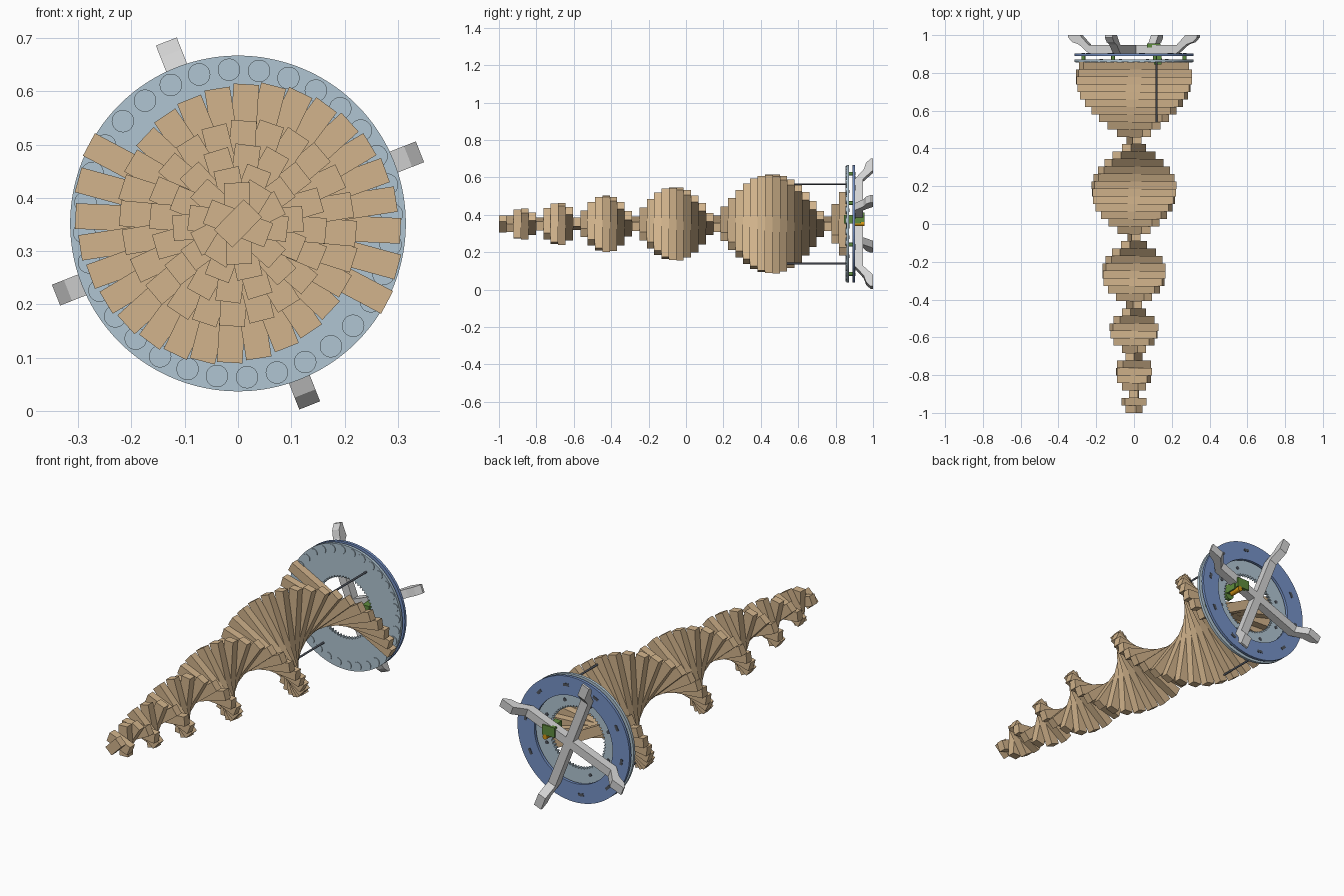
import bpy, bmesh, math
from mathutils import Matrix, Vector

cube = bpy.data.objects.get("Cube")
if cube:
    bpy.data.objects.remove(cube, do_unlink=True)

CZ = 0.352  # height of the central axis


def material(name, r, g, b):
    lin = [((c / 255 + 0.055) / 1.055) ** 2.4 for c in (r, g, b)] + [1]
    m = bpy.data.materials.new(name)
    m.use_nodes = True
    m.diffuse_color = lin
    m.node_tree.nodes["Principled BSDF"].inputs["Base Color"].default_value = lin
    return m


WOOD = material("tan wood", 210, 180, 140)
PALE = material("pale blue plate", 176, 197, 210)
BLUE = material("blue plate", 118, 146, 198)
GREY = material("light grey", 212, 212, 212)
DARK = material("dark grey", 80, 85, 95)
GREEN = material("green", 95, 140, 62)
ORANGE = material("orange", 214, 150, 20)


def finish(name, bm, mat):
    bmesh.ops.recalc_face_normals(bm, faces=bm.faces)
    mesh = bpy.data.meshes.new(name)
    bm.to_mesh(mesh)
    bm.free()
    mesh.materials.append(mat)
    obj = bpy.data.objects.new(name, mesh)
    bpy.context.collection.objects.link(obj)
    return obj


def place(angle):
    """Frame with local x pointing outward at an angle in the xz plane."""
    return Matrix.Translation((0, 0, CZ)) @ Matrix.Rotation(-angle, 4, 'Y')


def add_box(bm, frame, centre, size):
    bmesh.ops.create_cube(bm, size=1, matrix=frame @ Matrix.Translation(centre)
                          @ Matrix.Diagonal((*size, 1)))


def add_rod(bm, frame, r, y0, y1, radius, sides=16):
    """Cylinder along y at distance r from the axis."""
    bmesh.ops.create_cone(bm, cap_ends=True, segments=sides, radius1=radius, radius2=radius,
                          depth=y1 - y0, matrix=frame @ Matrix.Translation((r, (y0 + y1) / 2, 0))
                          @ Matrix.Rotation(math.pi / 2, 4, 'X'))


def ring_plate(name, mat, outer, inner, y0, y1, steps):
    """Flat ring; inner(i) gives the hole radius at step i."""
    bm = bmesh.new()
    rows = []
    for i in range(steps):
        f = place(math.tau * i / steps)
        rows.append([bm.verts.new(f @ Vector((r, y, 0))) for r, y in
                     ((outer, y0), (outer, y1), (inner(i), y1), (inner(i), y0))])
    for i in range(steps):
        a, b = rows[i], rows[(i + 1) % steps]
        for k in range(4):
            j = (k + 1) % 4
            bm.faces.new((a[k], b[k], b[j], a[j]))
    return finish(name, bm, mat)


def lookup(table, y):
    """Linear interpolation in a short (y, turn, half length) table."""
    for a, b in zip(table, table[1:]):
        if y <= b[0] or b is table[-1]:
            t = (y - a[0]) / (b[0] - a[0])
            return a[1] + t * (b[1] - a[1]), a[2] + t * (b[2] - a[2])


# Spiral of stacked planks: turn in quarter turns, growing length
SPIRAL = [(-0.98, 10.5, 0.04), (-0.94, 9.75, 0.062), (-0.90, 9, 0.077), (-0.79, 8, 0.092),
          (-0.69, 7, 0.107), (-0.58, 6, 0.123), (-0.44, 5, 0.147), (-0.28, 4, 0.164),
          (-0.08, 3, 0.192), (0.15, 2, 0.22), (0.43, 1, 0.26), (0.75, 0, 0.304),
          (0.84, -0.32, 0.317)]
COUNT, START, END = 47, -1.0, 0.857
step = (END - START) / COUNT
bm = bmesh.new()
for i in range(COUNT):
    y = START + (i + 0.5) * step
    turn, half = lookup(SPIRAL, y)
    add_box(bm, place(turn * math.pi / 2), (0, y, 0), (2 * half, step, 0.048))
finish("spiral_planks", bm, WOOD)

# Front plate with toothed hole, and the ring plate behind it
ring_plate("toothed_plate", PALE, 0.315, lambda i: 0.148 if i % 4 < 2 else 0.157,
           0.857, 0.871, 240)
ring_plate("back_ring", BLUE, 0.315, lambda i: 0.22, 0.889, 0.903, 96)

# Round pads on the front, small dark details on the back
pads, spacers, bolts, slots = (bmesh.new() for _ in range(4))
for i in range(32):
    add_rod(pads, place(math.tau * (i + 0.3) / 32), 0.289, 0.854, 0.858, 0.021, 24)
for i in range(8):
    f = place(math.tau * (i + 0.5) / 8)
    add_rod(spacers, f, 0.29, 0.871, 0.889, 0.01)
    add_rod(bolts, f, 0.187, 0.869, 0.873, 0.009)
for i in range(10):
    add_box(slots, place(math.tau * (i + 0.25) / 10), (0.272, 0.903, 0), (0.014, 0.004, 0.03))
finish("round_pads", pads, PALE)
finish("plate_spacers", spacers, GREEN)
finish("bolt_holes", bolts, DARK)
finish("ring_slots", slots, DARK)

# Two tie rods from the planks to the plate
bm = bmesh.new()
for k in range(2):
    add_rod(bm, place(math.radians(60.5) + k * math.pi), 0.243, 0.54, 0.858, 0.005, 12)
finish("tie_rods", bm, DARK)

# Four-legged rear stand with bent feet
LEG = [(0, 0.903), (0.25, 0.903), (0.305, 0.95), (0.343, 0.963), (0.367, 0.988),
       (0.367, 1.0), (0.30, 1.0), (0.25, 0.947), (0, 0.947)]
for k in range(4):
    f = place(math.radians(21.5 + 90 * k))
    bm = bmesh.new()
    sides = [[bm.verts.new(f @ Vector((r, y, z))) for r, y in LEG] for z in (-0.021, 0.021)]
    for s in sides:
        bm.faces.new(s)
    for i in range(len(LEG)):
        j = (i + 1) % len(LEG)
        bm.faces.new((sides[0][i], sides[0][j], sides[1][j], sides[1][i]))
    finish("stand_leg_%d" % (k + 1), bm, GREY)

# Small drive unit inside the hole
bm = bmesh.new()
add_box(bm, place(0), (0.105, 0.945, 0.035), (0.07, 0.02, 0.05))
add_box(bm, place(0), (0.125, 0.89, 0.025), (0.04, 0.09, 0.045))
add_rod(bm, place(0), 0.125, 0.855, 0.875, 0.024, 20)
finish("drive_unit", bm, GREEN)
bm = bmesh.new()
add_rod(bm, place(0), 0.125, 0.89, 0.955, 0.013)
finish("drive_motor", bm, ORANGE)
